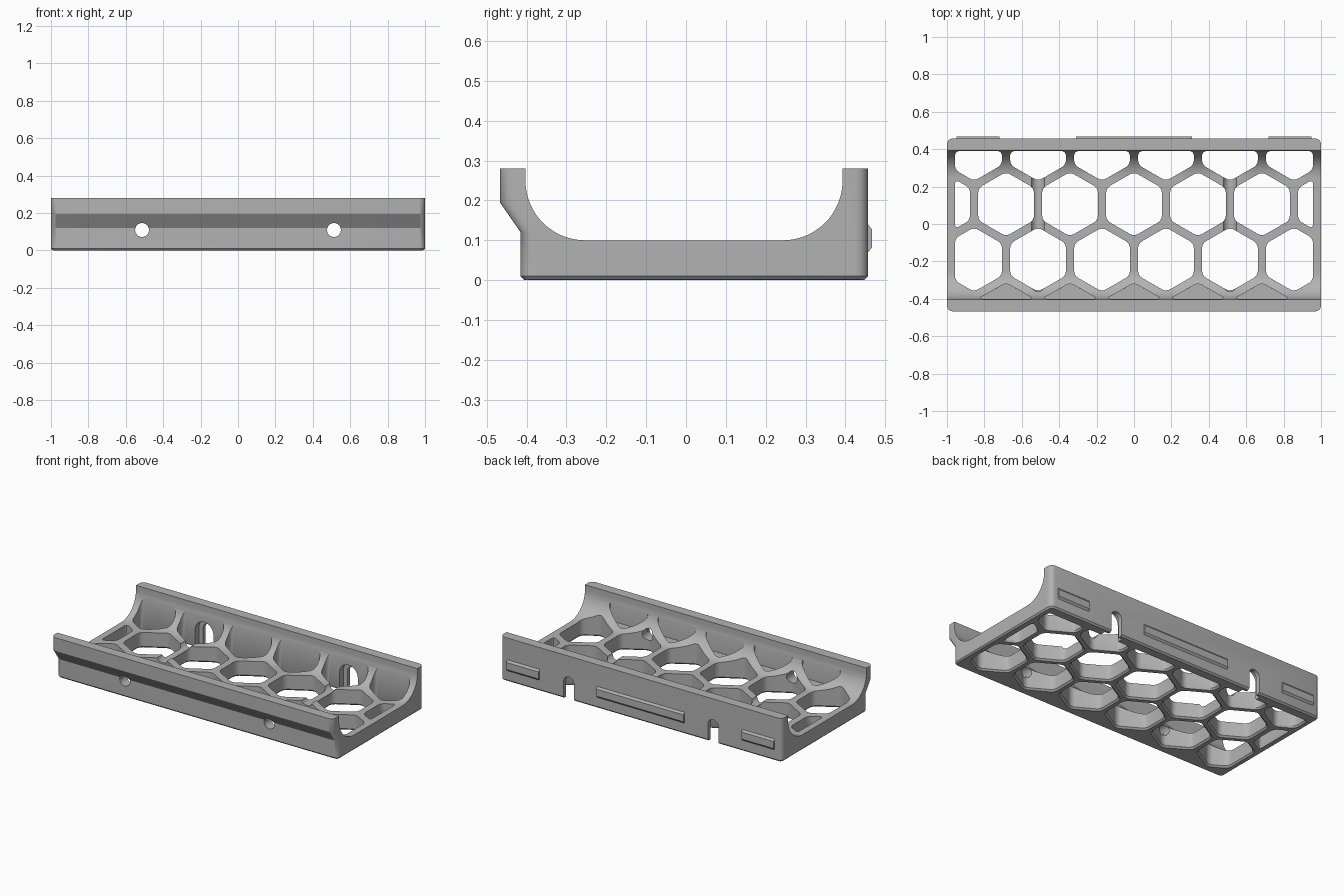
import bpy, bmesh
from math import sin, cos, pi, sqrt

cube = bpy.data.objects.get("Cube")
if cube:
    bpy.data.objects.remove(cube)

grey = bpy.data.materials.new("matte_grey")
grey.use_nodes = True
COLOR = (0.45, 0.45, 0.45, 1)
grey.diffuse_color = COLOR
grey.node_tree.nodes["Principled BSDF"].inputs["Base Color"].default_value = COLOR

PITCH = 0.342          # distance between hexagon centres
ROW = PITCH * sqrt(3) / 2
HEX_R = 0.172
HOLE_X, HOLE_Z, HOLE_R = 0.513, 0.109, 0.037
FLOOR = 0.1


def finish(bm, name):
    bmesh.ops.recalc_face_normals(bm, faces=bm.faces)
    mesh = bpy.data.meshes.new(name)
    bm.to_mesh(mesh)
    bm.free()
    mesh.materials.append(grey)
    obj = bpy.data.objects.new(name, mesh)
    bpy.context.collection.objects.link(obj)
    return obj


def loft(bm, rings):
    """Skin a list of equal closed rings and cap both ends."""
    loops = [[bm.verts.new(p) for p in ring] for ring in rings]
    n = len(loops[0])
    for a, b in zip(loops, loops[1:]):
        for i in range(n):
            j = (i + 1) % n
            bm.faces.new((a[i], a[j], b[j], b[i]))
    bm.faces.new(loops[0][::-1])
    bm.faces.new(loops[-1])


def cut(target, cutter):
    mod = target.modifiers.new("cut", "BOOLEAN")
    mod.operation, mod.solver, mod.object = "DIFFERENCE", "EXACT", cutter
    bpy.context.view_layer.objects.active = target
    bpy.ops.object.modifier_apply(modifier=mod.name)
    bpy.data.objects.remove(cutter)


def rounded_cell(cx, cy):
    """Outline of one hexagon, clipped to the cell area, corners rounded."""
    bm = bmesh.new()
    bm.faces.new([bm.verts.new((cx + HEX_R * sin(k * pi / 3), cy + HEX_R * cos(k * pi / 3), 0))
                  for k in range(6)])
    for co, no in (((0.957, 0, 0), (1, 0, 0)), ((-0.957, 0, 0), (-1, 0, 0)),
                   ((0, 0.39, 0), (0, 1, 0)), ((0, -0.4, 0), (0, -1, 0))):
        bmesh.ops.bisect_plane(bm, geom=bm.verts[:] + bm.edges[:] + bm.faces[:],
                               plane_co=co, plane_no=no, clear_outer=True)
    bmesh.ops.remove_doubles(bm, verts=bm.verts, dist=0.004)
    bmesh.ops.bevel(bm, geom=bm.verts[:], offset=0.024, segments=4, profile=0.5,
                    affect="VERTICES", clamp_overlap=True)
    bm.faces.ensure_lookup_table()
    face = max(bm.faces, key=lambda f: f.calc_area())
    pts = [(v.co.x, v.co.y) for v in face.verts]
    bm.free()
    return pts


def cell_rings(pts, levels):
    mx = sum(p[0] for p in pts) / len(pts)
    my = sum(p[1] for p in pts) / len(pts)
    return [[(mx + (x - mx) * s, my + (y - my) * s, z) for x, y in pts] for z, s in levels]


def arch(bm, x, r, y0, y1):
    """Arched opening running down through the underside."""
    outline = [(x + r * cos(pi * k / 16), HOLE_Z + r * sin(pi * k / 16)) for k in range(17)]
    outline += [(x - r, -0.05), (x + r, -0.05)]
    loft(bm, [[(px, y, pz) for px, pz in outline] for y in (y0, y1)])


# Tray body: trough section lofted along x with rounded, chamfered ends
R = 0.15
inner = [(0.393, 0.28)]
inner += [(0.243 + R * cos(a), 0.25 - R * sin(a)) for a in [pi * k / 32 for k in range(17)]]
inner += [(-0.253 - R * sin(a), 0.25 - R * cos(a)) for a in [pi * k / 32 for k in range(17)]]
inner += [(-0.403, 0.28)]
front = [(-0.467, 0.28), (-0.467, 0.195), (-0.415, 0.12), (-0.415, 0.01), (-0.405, 0)]
back = [(0.447, 0), (0.457, 0.01), (0.457, 0.28)]


def section(x, inset):
    low = max(0, abs(x) - 0.99)
    ring = [(x, y + inset, max(z, low)) for y, z in front]
    ring += [(x, y - inset, max(z, low)) for y, z in back]
    return ring + [(x, y, z) for y, z in inner]


ROUND = 0.03
ends = [(1 - ROUND + ROUND * sin(a), ROUND * (1 - cos(a))) for a in [pi * k / 8 for k in range(5)]]
stations = [(-x, d) for x, d in reversed(ends)] + ends
bm = bmesh.new()
loft(bm, [section(x, d) for x, d in stations])
tray = finish(bm, "tray_body")

# Honeycomb openings with a chamfered lower rim
bm = bmesh.new()
for row in range(3):
    y = -0.19 + row * ROW
    shift = 0 if row == 1 else 0.5
    for k in range(-3, 4):
        x = (k + shift) * PITCH
        if abs(x) < 1.1:
            loft(bm, cell_rings(rounded_cell(x, y), ((-0.002, 1.08), (0.01, 1), (0.4, 1))))
cut(tray, finish(bm, "cell_cutter"))

# Blind pockets along the front wall
bm = bmesh.new()
for k in range(-2, 3):
    loft(bm, cell_rings(rounded_cell(k * PITCH, -0.19 - ROW), ((FLOOR, 1), (0.4, 1))))
cut(tray, finish(bm, "pocket_cutter"))

# Screw access bores, head recesses and open slots in the back wall
bm = bmesh.new()
for side in (-1, 1):
    circle = [(side * HOLE_X + HOLE_R * cos(pi * k / 16), HOLE_Z + HOLE_R * sin(pi * k / 16))
              for k in range(32)]
    loft(bm, [[(x, y, z) for x, z in circle] for y in (-0.6, 0.36)])
cut(tray, finish(bm, "bore_cutter"))
for radius, y0, y1 in ((0.065, 0.37, 0.43), (HOLE_R, 0.41, 0.5)):
    bm = bmesh.new()
    for side in (-1, 1):
        arch(bm, side * HOLE_X, radius, y0, y1)
    cut(tray, finish(bm, "slot_cutter"))

# Raised strips on the back wall
strip = [(0.45, 0.07), (0.457, 0.07), (0.467, 0.082), (0.467, 0.127), (0.457, 0.14), (0.45, 0.14)]
for name, x0, x1 in (("right_strip", -0.95, -0.72), ("middle_strip", -0.31, 0.31),
                     ("left_strip", 0.72, 0.95)):
    bm = bmesh.new()
    loft(bm, [[(x, y, z) for y, z in strip] for x in (x0, x1)])
    finish(bm, name)

# Smooth the curved walls, keep real edges sharp
bpy.ops.object.select_all(action="DESELECT")
tray.select_set(True)
bpy.context.view_layer.objects.active = tray
bpy.ops.object.shade_smooth_by_angle(angle=pi / 6)
